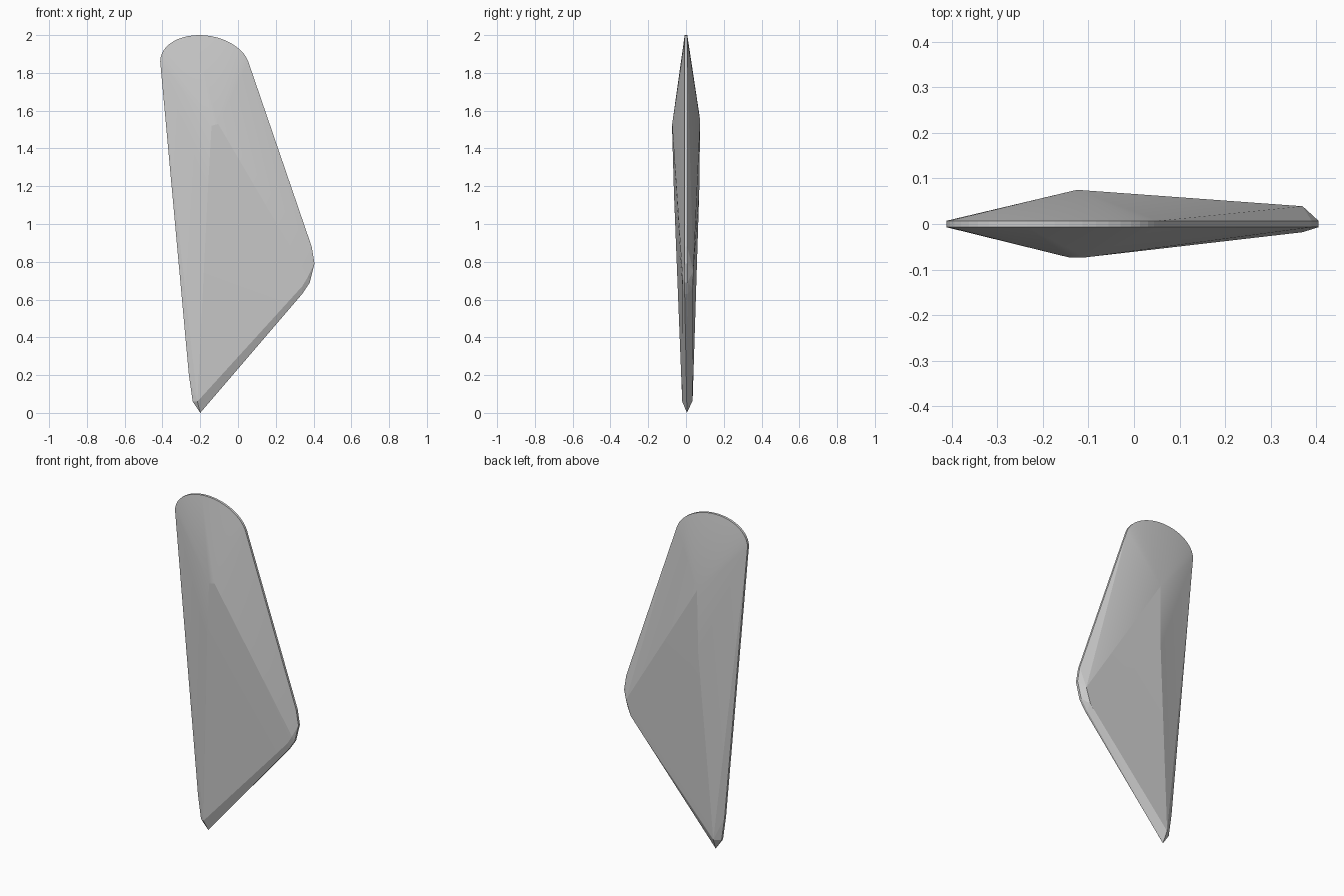
import bpy, bmesh, math

if "Cube" in bpy.data.objects:
    bpy.data.objects.remove(bpy.data.objects["Cube"])

# thin outline of the blade, front view (x, z)
outline = [(-0.24, 0.06), (-0.26, 0.20), (-0.41, 1.84), (0.065, 1.82), (0.39, 0.88),
           (0.405, 0.79), (0.38, 0.69), (0.34, 0.63)]
# rounded top end
for i in range(1, 24):
    a = math.pi * i / 24
    outline.append((-0.175 + 0.235 * math.cos(a) - 0.03 * math.sin(a),
                    1.84 + 0.16 * math.sin(a)))

# raised ridge and inset lower corners on the two faces
ridge = [(-0.14, -0.074, 1.52), (-0.105, -0.073, 1.53), (-0.16, -0.064, 1.17),
         (-0.125, 0.075, 1.55), (-0.13, 0.070, 1.17)]
corners = [(-0.215, -0.020, 0.06), (0.37, -0.018, 0.72), (0.34, -0.019, 0.67),
           (-0.205, 0.035, 0.065), (0.37, 0.039, 0.75), (0.34, 0.037, 0.66)]

bm = bmesh.new()
for x, z in outline:
    for y in (-0.007, 0.007):
        bm.verts.new((x, y, z))
for p in ridge + corners + [(-0.20, 0.005, 0.0)]:
    bm.verts.new(p)

# wrap the points in a faceted skin
res = bmesh.ops.convex_hull(bm, input=bm.verts[:])
loose = [v for v in bm.verts if not v.link_faces]
bmesh.ops.delete(bm, geom=loose, context='VERTS')
bmesh.ops.recalc_face_normals(bm, faces=bm.faces[:])

me = bpy.data.meshes.new("stone_blade")
bm.to_mesh(me)
bm.free()
ob = bpy.data.objects.new("stone_blade", me)
bpy.context.collection.objects.link(ob)
bpy.context.view_layer.objects.active = ob
ob.select_set(True)
bpy.ops.object.shade_smooth_by_angle(angle=math.radians(4))
